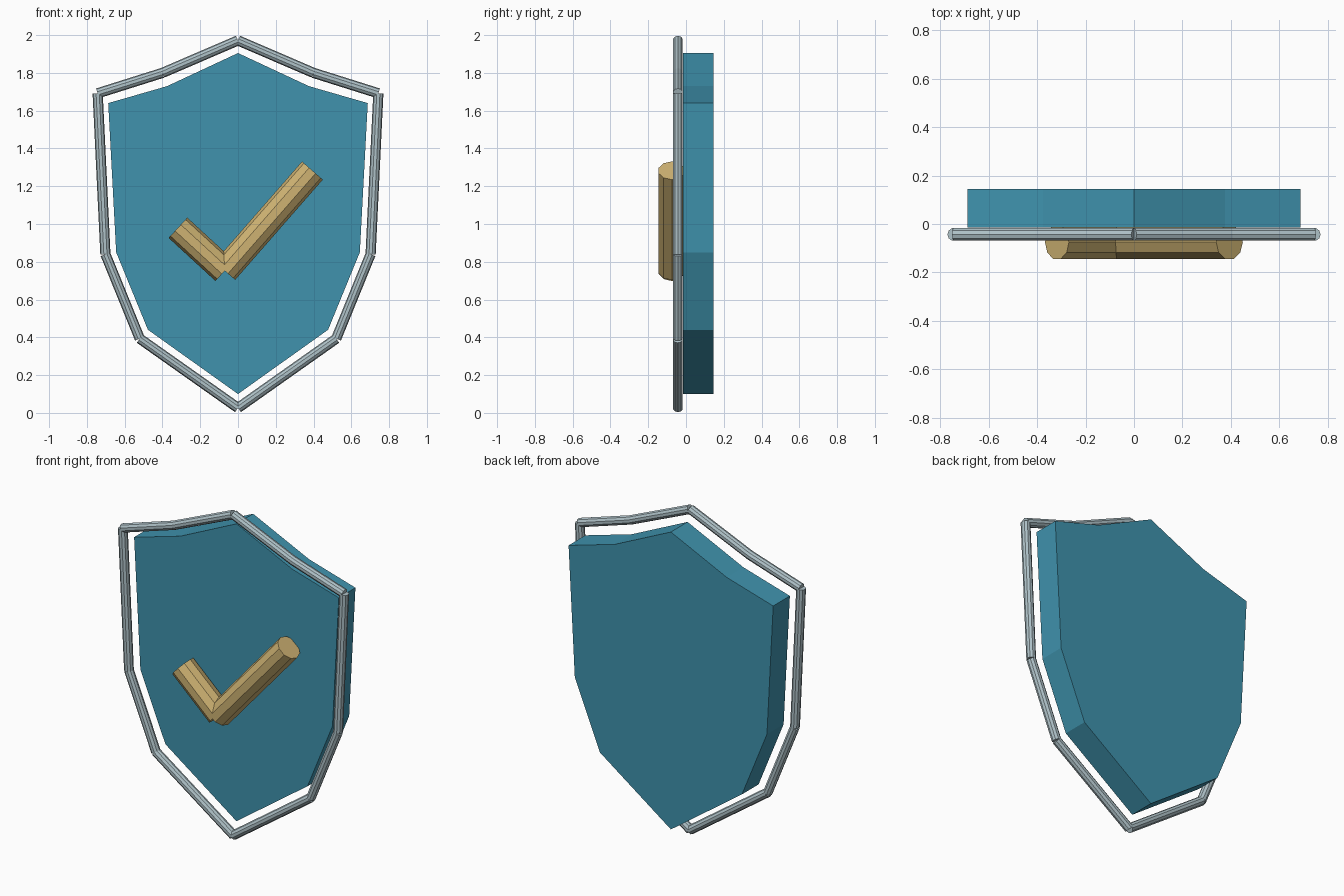
import bpy, bmesh
from mathutils import Matrix, Vector

if "Cube" in bpy.data.objects:
    bpy.data.objects.remove(bpy.data.objects["Cube"], do_unlink=True)


def material(name, rgb):
    mat = bpy.data.materials.new(name)
    mat.use_nodes = True
    colour = (*rgb, 1)
    mat.diffuse_color = colour
    mat.node_tree.nodes["Principled BSDF"].inputs["Base Color"].default_value = colour
    return mat


def finish(name, bm, mat):
    bmesh.ops.recalc_face_normals(bm, faces=bm.faces)
    mesh = bpy.data.meshes.new(name)
    bm.to_mesh(mesh)
    bm.free()
    mesh.materials.append(mat)
    obj = bpy.data.objects.new(name, mesh)
    bpy.context.collection.objects.link(obj)
    return obj


def add_bar(bm, start, end, y, radius):
    """Ten-sided bar between two (x, z) points, with one flat facing forward."""
    a, b = Vector((start[0], y, start[1])), Vector((end[0], y, end[1]))
    along = (b - a).normalized()
    depth = Vector((0, 1, 0))
    side = along.cross(depth)
    frame = Matrix((depth, -side, along)).transposed().to_4x4()
    frame.translation = (a + b) / 2
    bmesh.ops.create_cone(bm, cap_ends=True, segments=10, radius1=radius,
                          radius2=radius, depth=(b - a).length, matrix=frame)


def mirrored(half):
    """Close a right-hand outline whose first and last points lie on x = 0."""
    return half + [(-x, z) for x, z in half[-2:0:-1]]


blue = material("shield blue", (0.05, 0.29, 0.42))
steel = material("pale steel", (0.43, 0.54, 0.58))
gold = material("muted gold", (0.62, 0.45, 0.17))

# Shield plate: extruded outline
outline = mirrored([(0, 1.905), (0.375, 1.73), (0.687, 1.64),
                    (0.645, 0.85), (0.477, 0.44), (0, 0.10)])
bm = bmesh.new()
face = bm.faces.new([bm.verts.new((x, -0.015, z)) for x, z in outline])
result = bmesh.ops.extrude_face_region(bm, geom=[face], use_keep_orig=True)
verts = [g for g in result["geom"] if isinstance(g, bmesh.types.BMVert)]
bmesh.ops.translate(bm, vec=(0, 0.16, 0), verts=verts)
finish("shield_plate", bm, blue)

# Rim: separate straight bars around the plate
corners = mirrored([(0, 1.972), (0.40, 1.80), (0.743, 1.692),
                    (0.702, 0.84), (0.52, 0.393), (0, 0.026)])
bm = bmesh.new()
for start, end in zip(corners, corners[1:] + corners[:1]):
    add_bar(bm, start, end, -0.043, 0.027)
finish("rim", bm, steel)

# Check mark: short and long strokes
elbow = (-0.07, 0.752)
for name, tip in (("check_short_stroke", (-0.318, 0.98)),
                  ("check_long_stroke", (0.394, 1.283))):
    bm = bmesh.new()
    add_bar(bm, elbow, tip, -0.075, 0.073)
    finish(name, bm, gold)
